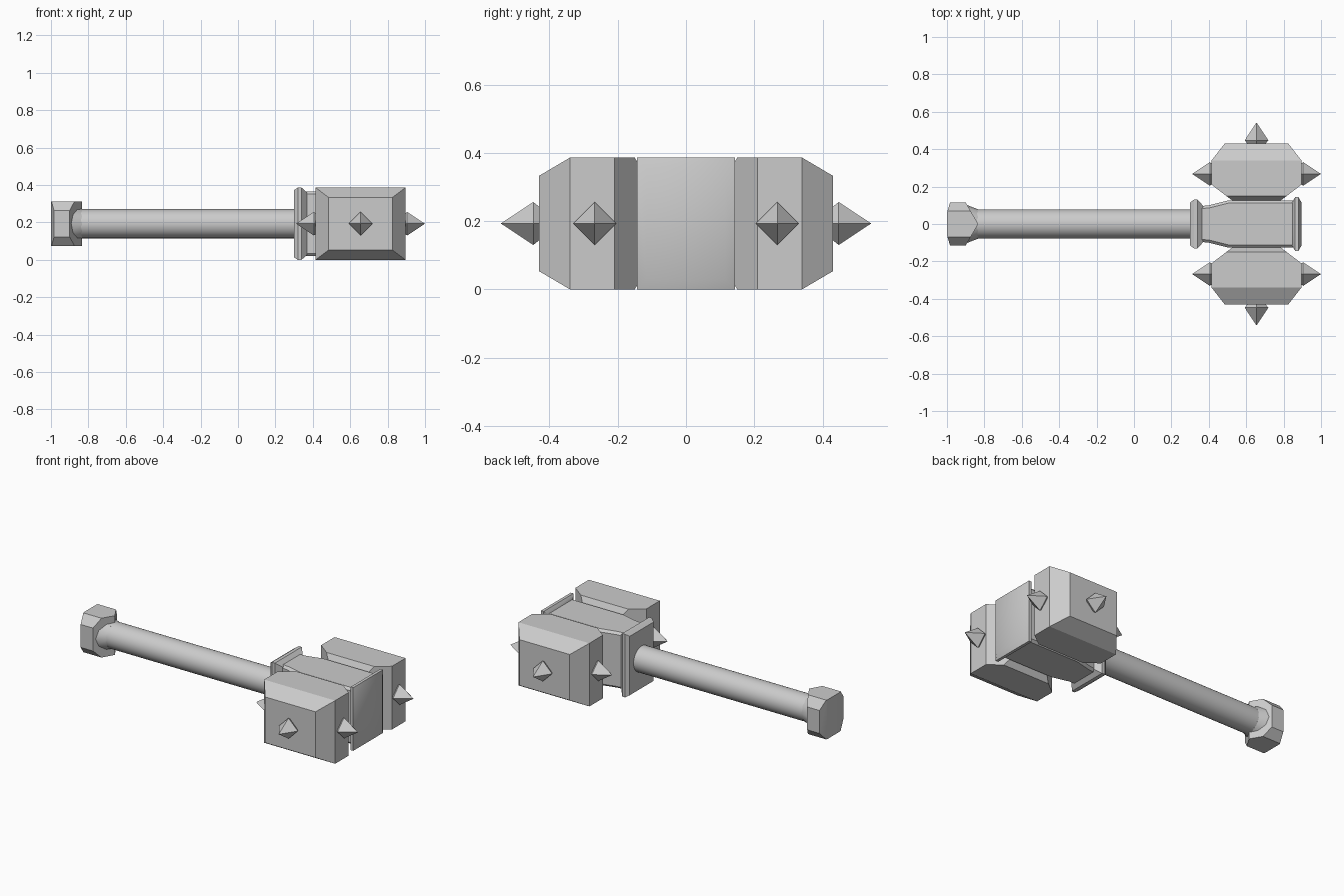
import bpy, bmesh, math
from mathutils import Vector, Matrix

if "Cube" in bpy.data.objects:
    bpy.data.objects.remove(bpy.data.objects["Cube"])

CZ = 0.193   # height of the handle axis
HX = 0.655   # centre of the head along the handle

metal = bpy.data.materials.new("grey_metal")
metal.diffuse_color = (0.6, 0.6, 0.6, 1)
metal.use_nodes = True
metal.node_tree.nodes["Principled BSDF"].inputs["Base Color"].default_value = metal.diffuse_color


def finish(name, bm, loc=(0, 0, 0), angle=25):
    bmesh.ops.recalc_face_normals(bm, faces=bm.faces)
    me = bpy.data.meshes.new(name)
    bm.to_mesh(me)
    bm.free()
    me.materials.append(metal)
    ob = bpy.data.objects.new(name, me)
    ob.location = loc
    bpy.context.collection.objects.link(ob)
    bpy.ops.object.select_all(action='DESELECT')
    ob.select_set(True)
    bpy.context.view_layer.objects.active = ob
    bpy.ops.object.shade_smooth_by_angle(angle=math.radians(angle))
    return ob


def box(lo, hi):
    bm = bmesh.new()
    bmesh.ops.create_cube(bm, size=1)
    for v in bm.verts:
        v.co = Vector([lo[i] if v.co[i] < 0 else hi[i] for i in range(3)])
    return bm


def chop(bm, point, normal):
    """Cut a convex solid with a plane and cap the hole."""
    res = bmesh.ops.bisect_plane(bm, geom=bm.verts[:] + bm.edges[:] + bm.faces[:], dist=1e-6,
                                 plane_co=point, plane_no=normal, clear_outer=True)
    edges = [e for e in res["geom_cut"] if isinstance(e, bmesh.types.BMEdge)]
    if edges:
        bmesh.ops.edgeloop_fill(bm, edges=edges)


def loft(rings):
    """Rectangular sections (x, half y, half z) joined along x."""
    bm = bmesh.new()
    loops = [[bm.verts.new((x, sy * y, sz * z)) for sy, sz in ((-1, -1), (1, -1), (1, 1), (-1, 1))]
             for x, y, z in rings]
    for a, b in zip(loops, loops[1:]):
        for i in range(4):
            j = (i + 1) % 4
            bm.faces.new((a[i], a[j], b[j], b[i]))
    bm.faces.new(loops[0])
    bm.faces.new(loops[-1])
    return bm


def tube(name, x0, x1, r0, r1, sides):
    bm = bmesh.new()
    bmesh.ops.create_cone(bm, cap_ends=True, segments=sides, radius1=r0, radius2=r1, depth=x1 - x0,
                          matrix=Matrix.Rotation(math.pi / 2, 4, 'Y'))
    return finish(name, bm, ((x0 + x1) / 2, 0, CZ), 35)


def spike(name, loc, direction):
    """Four-sided spike, widest just off the surface."""
    bm = bmesh.new()
    rot = Vector((0, 0, 1)).rotation_difference(Vector(direction)).to_matrix().to_4x4()
    for z, depth, r0, r1 in ((0.0, 0.035, 0.035, 0.063), (0.065, 0.095, 0.063, 0.0)):
        bmesh.ops.create_cone(bm, cap_ends=False, segments=4, radius1=r0, radius2=r1, depth=depth,
                              matrix=rot @ Matrix.Translation((0, 0, z)))
    bmesh.ops.remove_doubles(bm, verts=bm.verts, dist=0.001)
    finish(name, bm, loc, 10)


# Handle and flared collar at the pommel
tube("handle", -0.92, 0.34, 0.078, 0.078, 32)
tube("pommel_collar", -0.92, -0.835, 0.112, 0.079, 12)

# Pommel: chamfered block coming to a vertical ridge towards the handle
bm = box((-1, -0.115, -0.12), (-0.833, 0.115, 0.12))
for s in (-1, 1):
    chop(bm, (-0.833, 0, 0), (0.115, 0.067 * s, 0))
    chop(bm, (-1, 0.06 * s, 0), (-0.06, 0.018 * s, 0))
    for t in (-1, 1):
        chop(bm, (0, 0.07 * s, 0.12 * t), (0, 0.05 * s, 0.045 * t))
finish("pommel", bm, (0, 0, CZ))

# Hammer blocks with chamfers outside and inside, each with three spikes
for side, label in ((-1, "front"), (1, "back")):
    bm = box((-0.24, 0.12, -CZ), (0.24, 0.43, CZ))
    for s in (-1, 1):
        chop(bm, (0.17 * s, 0.43, 0), (0.09 * s, 0.07, 0))
        chop(bm, (0.24 * s, 0.21, 0), (0.065 * s, -0.085, 0))
        chop(bm, (0, 0.43, 0.14 * s), (0, 0.053, 0.09 * s))
        chop(bm, (0, 0.15, CZ * s), (0, -0.053, 0.03 * s))
    for v in bm.verts:
        v.co.y *= side
    finish(label + "_hammer_block", bm, (HX, 0, CZ))
    spike(label + "_face_spike", (HX, side * 0.43, CZ), (0, side, 0))
    for s, end in ((-1, "inner"), (1, "outer")):
        spike(label + "_" + end + "_spike", (HX + 0.232 * s, side * 0.268, CZ), (s, 0, 0))

# Core joining the blocks, narrowing to a neck
bm = loft([(0.35, 0.095, 0.172), (0.40, 0.10, 0.172), (0.50, 0.125, 0.172), (0.86, 0.125, 0.172)])
long_edges = [e for e in bm.edges if abs(e.verts[0].co.x - e.verts[1].co.x) > 0.01]
bmesh.ops.bevel(bm, geom=long_edges, offset=0.014, segments=1, affect='EDGES')
finish("head_core", bm, (0, 0, CZ))

# End plates
finish("inner_plate", loft([(0.30, 0.115, 0.18), (0.32, 0.13, CZ), (0.34, 0.13, CZ),
                            (0.37, 0.097, 0.165)]), (0, 0, CZ))
finish("outer_plate", loft([(0.842, 0.11, 0.165), (0.862, 0.144, CZ), (0.88, 0.144, CZ),
                            (0.895, 0.115, 0.165)]), (0, 0, CZ), 45)
